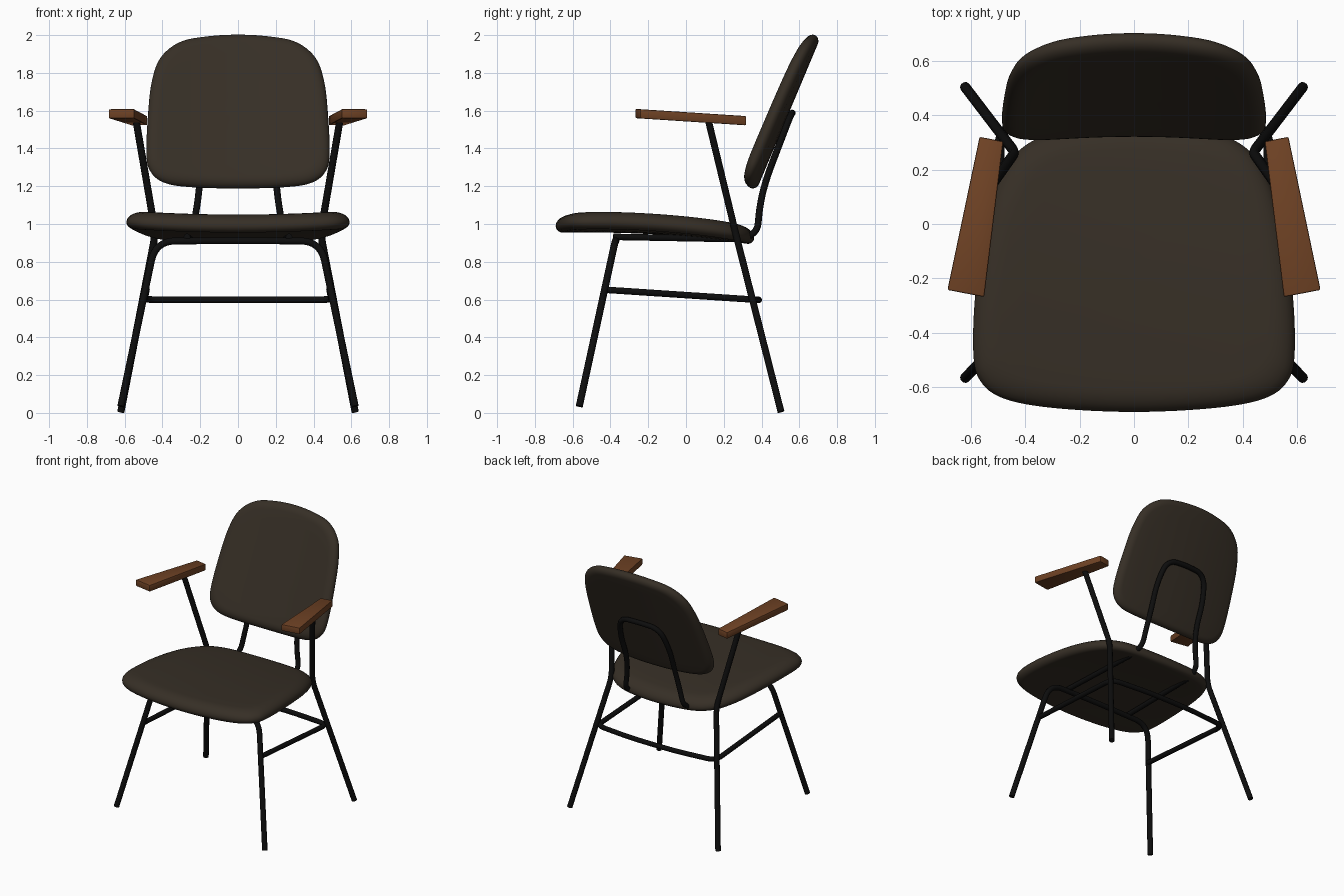
import bpy
import bmesh
import math
from mathutils import Vector

default_cube = bpy.data.objects.get("Cube")
if default_cube:
    bpy.data.objects.remove(default_cube, do_unlink=True)


def make_material(name, color, roughness):
    mat = bpy.data.materials.new(name)
    mat.use_nodes = True
    mat.diffuse_color = (*color, 1)
    shader = mat.node_tree.nodes["Principled BSDF"]
    shader.inputs["Base Color"].default_value = (*color, 1)
    shader.inputs["Roughness"].default_value = roughness
    return mat


fabric = make_material("dark brown fabric", (0.037, 0.028, 0.019), 0.9)
wood = make_material("warm wood", (0.16, 0.055, 0.018), 0.6)
metal = make_material("black metal", (0.004, 0.004, 0.004), 0.5)


def finish(obj, mat, angle=40):
    obj.data.materials.clear()
    obj.data.materials.append(mat)
    bpy.ops.object.select_all(action="DESELECT")
    obj.select_set(True)
    bpy.context.view_layer.objects.active = obj
    if obj.type == "CURVE":
        bpy.ops.object.convert(target="MESH")
    bpy.ops.object.shade_smooth_by_angle(angle=math.radians(angle))


def object_from_bmesh(name, bm):
    bmesh.ops.recalc_face_normals(bm, faces=bm.faces)
    mesh = bpy.data.meshes.new(name)
    bm.to_mesh(mesh)
    bm.free()
    obj = bpy.data.objects.new(name, mesh)
    bpy.context.collection.objects.link(obj)
    return obj


def fillet(points, radius, steps=8):
    """Round every inner corner of a path."""
    pts = [Vector(p) for p in points]
    path = [pts[0]]
    for before, corner, after in zip(pts, pts[1:], pts[2:]):
        a = corner + (before - corner).normalized() * min(radius, (before - corner).length * 0.48)
        b = corner + (after - corner).normalized() * min(radius, (after - corner).length * 0.48)
        for i in range(steps + 1):
            t = i / steps
            path.append(a * (1 - t) ** 2 + corner * 2 * t * (1 - t) + b * t ** 2)
    return path + [pts[-1]]


def mirrored(half):
    """Complete a path whose last point lies on the centre plane."""
    return half + [(-x, y, z) for x, y, z in reversed(half[:-1])]


def tube(name, points, bend, radius=0.019):
    path = fillet(points, bend)
    curve = bpy.data.curves.new(name, "CURVE")
    curve.dimensions = "3D"
    curve.bevel_depth = radius
    curve.bevel_resolution = 3
    curve.use_fill_caps = True
    spline = curve.splines.new("POLY")
    spline.points.add(len(path) - 1)
    for point, co in zip(spline.points, path):
        point.co = (*co, 1)
    obj = bpy.data.objects.new(name, curve)
    bpy.context.collection.objects.link(obj)
    finish(obj, metal)


def smooth_outline(half, steps=6):
    """Closed symmetric outline through the given half points."""
    loop = [Vector(p) for p in half]
    loop += [Vector((-x, y)) for x, y in reversed(half[1:-1])]
    n = len(loop)
    result = []
    for i in range(n):
        a, b, c, d = (loop[(i + k) % n] for k in (-1, 0, 1, 2))
        for s in range(steps):
            t = s / steps
            result.append(0.5 * (2 * b + (c - a) * t + (2 * a - 5 * b + 4 * c - d) * t ** 2
                                 + (3 * b - a - 3 * c + d) * t ** 3))
    return result


def cushion(name, half, top, bottom, place):
    """Padded shape; top and bottom are (height, edge softness)."""
    outline = smooth_outline(half)
    middle = Vector((0, (half[0][1] + half[-1][1]) / 2))
    bm = bmesh.new()

    def ring(scale, height):
        return [bm.verts.new(place(*(middle + (p - middle) * scale), height)) for p in outline]

    def bridge(a, b):
        for i in range(len(a)):
            j = (i + 1) % len(a)
            bm.faces.new((a[i], a[j], b[j], b[i]))

    rim = ring(1, 0)
    for height, soft in (top, bottom):
        last = rim
        for i in range(1, 7):
            angle = i * math.pi / 12
            new = ring(1 - soft * (1 - math.cos(angle)), height * math.sin(angle))
            bridge(last, new)
            last = new
        for i in range(5, 0, -1):
            new = ring((1 - soft) * i / 6, height)
            bridge(last, new)
            last = new
        tip = bm.verts.new(place(*middle, height))
        for i in range(len(last)):
            bm.faces.new((last[i], last[(i + 1) % len(last)], tip))
    finish(object_from_bmesh(name, bm), fabric, 60)


# Seat: level at the front, sinking to the rear, slightly dished
def place_seat(x, y, h):
    drop = max(0, (y + 0.5) / 0.86) ** 2
    return x, y, 0.99 - 0.065 * drop + 0.06 * x * x + h


cushion("seat", [(0, -0.69), (0.3, -0.675), (0.48, -0.64), (0.565, -0.575), (0.59, -0.47),
                 (0.582, -0.25), (0.545, 0), (0.49, 0.17), (0.41, 0.28), (0.27, 0.34), (0, 0.36)],
        (0.06, 0.17), (-0.035, 0.07), place_seat)


# Backrest: leaning panel with its sides curved forward
def place_back(x, z, h):
    y = 0.515 + 0.42 * (z - 1.6) - 0.18 * x * x
    return x, y - 0.92 * h, z + 0.39 * h


cushion("backrest", [(0, 1.19), (0.25, 1.197), (0.39, 1.22), (0.465, 1.28), (0.485, 1.38),
                     (0.475, 1.6), (0.455, 1.76), (0.41, 1.88), (0.31, 1.96), (0.17, 1.99), (0, 2)],
        (0.042, 0.13), (-0.032, 0.09), place_back)

# Front legs: one bent tube running under the seat
tube("front_legs", mirrored([(0.62, -0.565, 0.035), (0.437, -0.375, 0.91), (0, -0.37, 0.912)]), 0.11)

# Rear legs: each continues upward as the armrest post
for side, label in ((1, "left"), (-1, "right")):
    tube("rear_leg_" + label, [(side * 0.62, 0.503, 0.006), (side * 0.437, 0.263, 0.95),
                               (side * 0.54, 0.118, 1.55)], 0.06)

# Stretcher: runs back from the front legs and around the rear
tube("stretcher", mirrored([(0.485, -0.43, 0.652), (0.495, 0.355, 0.6), (0.2, 0.382, 0.598),
                            (0, 0.385, 0.598)]), 0.07, 0.018)

# Back support: twin rails under the seat rising into a hoop
tube("back_support", mirrored([(0.27, -0.385, 0.932), (0.25, 0.375, 0.918), (0.215, 0.39, 1.1),
                               (0.2, 0.425, 1.24), (0.205, 0.49, 1.41), (0.165, 0.555, 1.58),
                               (0, 0.565, 1.59)]), 0.14, 0.018)

# Armrests: tapered wooden slabs, lower at the rear
for side, label in ((1, "left"), (-1, "right")):
    bm = bmesh.new()
    corners = [(0.55, -0.268), (0.685, -0.242), (0.567, 0.32), (0.48, 0.303)]
    layers = []
    for base in (1.543, 1.592):
        layers.append([bm.verts.new((side * x, y, base - 0.065 * y)) for x, y in corners])
    bm.faces.new(layers[0])
    bm.faces.new(layers[1])
    for i in range(4):
        j = (i + 1) % 4
        bm.faces.new((layers[0][i], layers[0][j], layers[1][j], layers[1][i]))
    upright = [e for e in bm.edges if abs(e.verts[0].co.z - e.verts[1].co.z) > 0.045]
    bmesh.ops.bevel(bm, geom=bm.edges[:], offset=0.006, segments=2, affect="EDGES", profile=0.5)
    finish(object_from_bmesh("armrest_" + label, bm), wood, 30)
